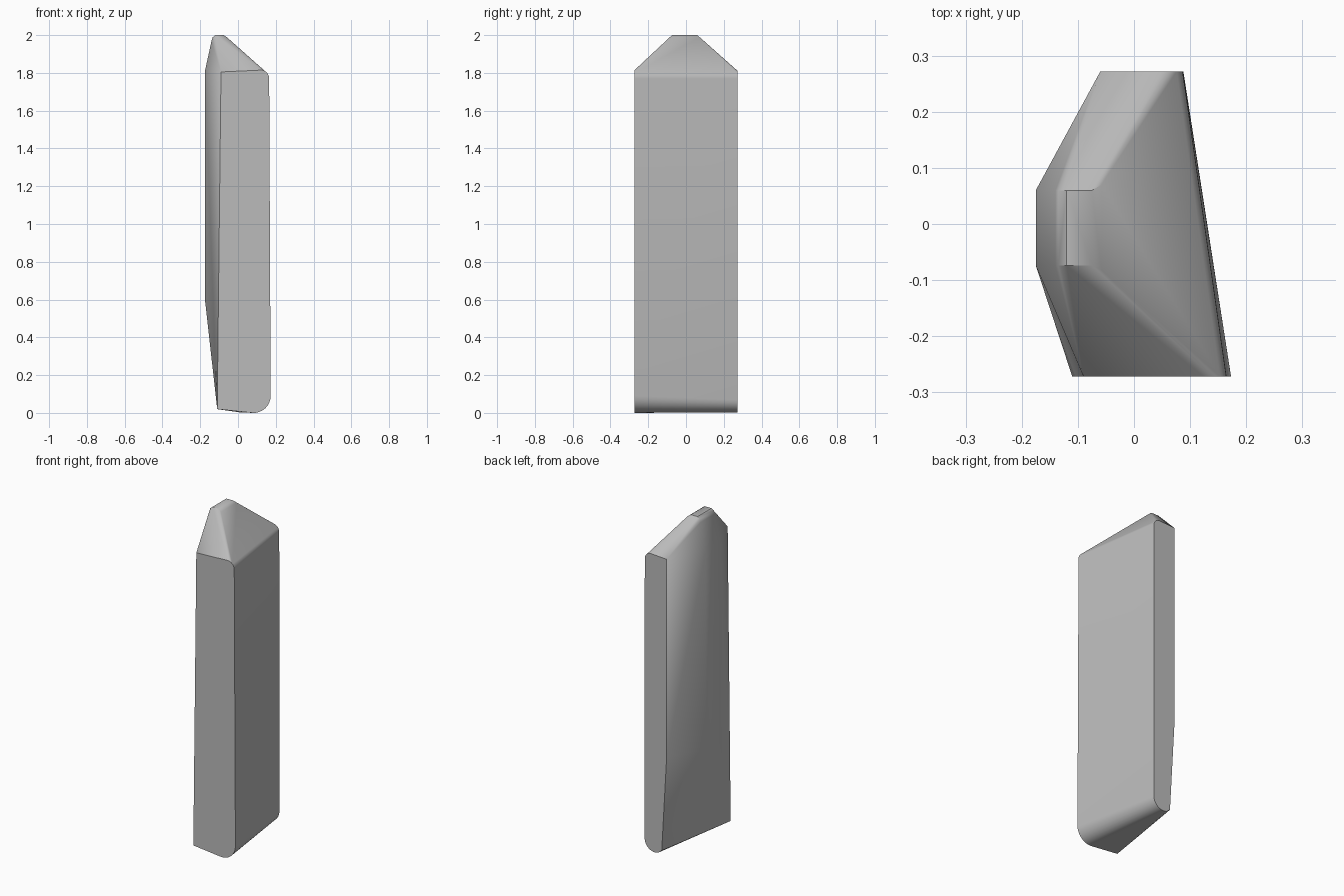
import bpy, bmesh, math

cube = bpy.data.objects.get("Cube")
if cube:
    bpy.data.objects.remove(cube, do_unlink=True)

HALF = 0.272
SHOULDER = 1.81


def arc(cx, cz, radius, start, end, steps=8):
    """Points (x, z) of a rounded corner."""
    angles = [math.radians(start + (end - start) * i / steps) for i in range(steps + 1)]
    return [(cx + radius * math.cos(a), cz + radius * math.sin(a)) for a in angles]


# Front end: straight inner edge, rounded outer corners
front = [(-0.09, SHOULDER - 0.005), (-0.11, 0.02)]
front += arc(0.083, 0.09, 0.09, -95, 0)
front += arc(0.12, SHOULDER - 0.04, 0.045, 0, 85)

# Back end: narrower, tapering in near the foot
back = [(-0.06, SHOULDER - 0.005), (-0.06, 0.6), (-0.027, 0.025)]
back += arc(0.02, 0.07, 0.068, -110, 0)
back += arc(0.045, SHOULDER - 0.04, 0.042, 0, 85)

points = [(x, -HALF, z) for x, z in front] + [(x, HALF, z) for x, z in back]

# Middle ridge and small flat tip
ridge = [(-0.175, 0.6), (-0.175, SHOULDER), (-0.14, 1.97),
         (-0.135, 1.988), (-0.12, 2.0), (-0.075, 2.0)]
for y in (-0.074, 0.06):
    points += [(x, y, z) for x, z in ridge]
points += [(-0.058, -0.082, 1.988), (-0.058, 0.07, 1.988)]

# Wrap the sections in one solid
bm = bmesh.new()
for p in points:
    bm.verts.new(p)
hull = bmesh.ops.convex_hull(bm, input=bm.verts)
loose = [v for v in bm.verts if not v.link_faces]
bmesh.ops.delete(bm, geom=loose, context='VERTS')
bmesh.ops.dissolve_limit(bm, angle_limit=math.radians(0.5),
                         verts=bm.verts, edges=bm.edges)
bmesh.ops.recalc_face_normals(bm, faces=bm.faces)
mesh = bpy.data.meshes.new("faceted_bar")
bm.to_mesh(mesh)
bm.free()
bar = bpy.data.objects.new("faceted_bar", mesh)
bpy.context.collection.objects.link(bar)

# Plain grey
grey = bpy.data.materials.new("plain_grey")
grey.use_nodes = True
colour = (0.5, 0.5, 0.5, 1.0)
grey.diffuse_color = colour
grey.node_tree.nodes["Principled BSDF"].inputs["Base Color"].default_value = colour
mesh.materials.append(grey)

# Smooth the rounded areas, keep the end faces crisp
bpy.ops.object.select_all(action='DESELECT')
bar.select_set(True)
bpy.context.view_layer.objects.active = bar
bpy.ops.object.shade_smooth_by_angle(angle=math.radians(38))
